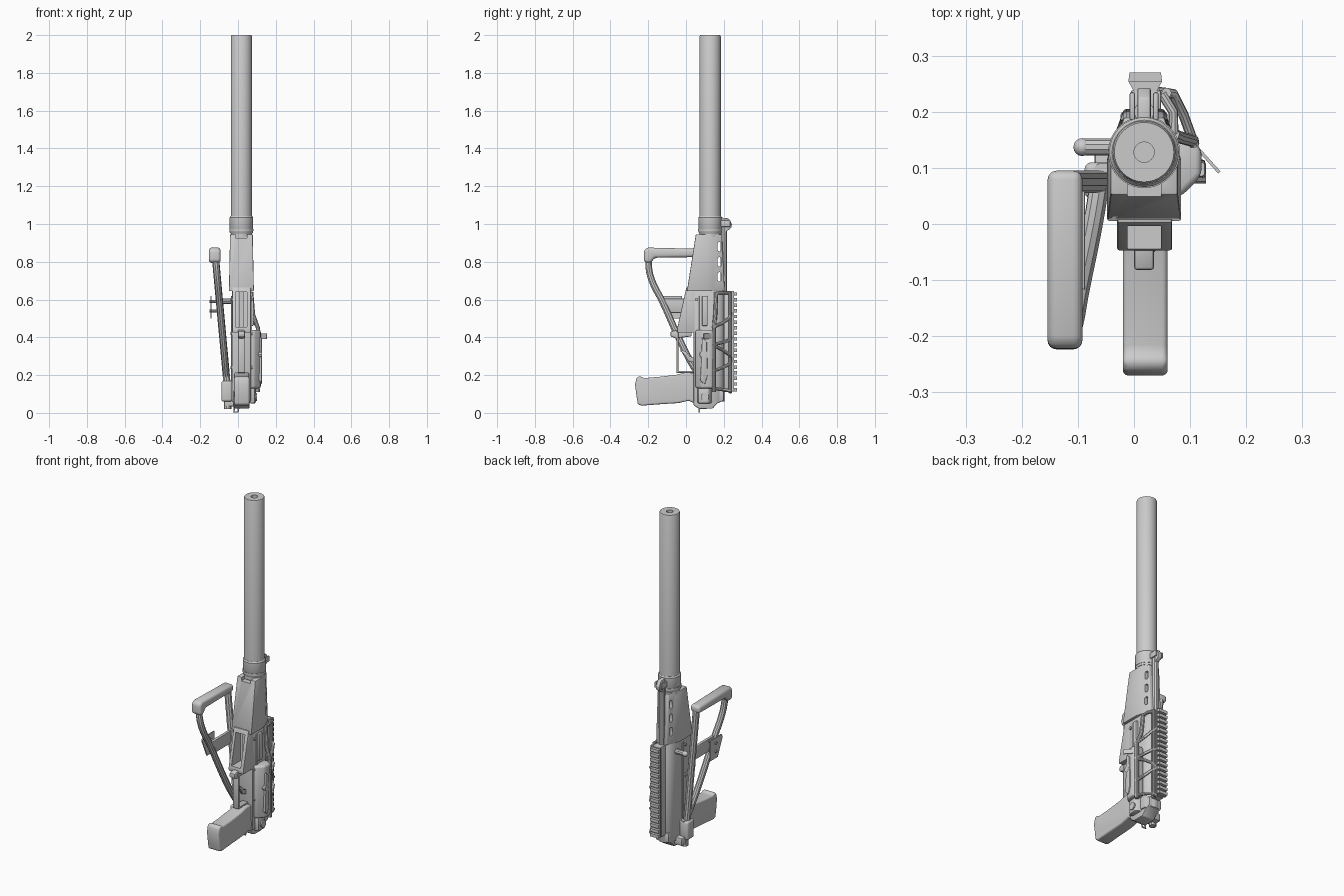
import bpy, bmesh, math
from mathutils import Vector

CX, CY = 0.018, 0.128  # bore axis


def finish(name, bm, bevel=0.0, seg=2):
    bmesh.ops.recalc_face_normals(bm, faces=bm.faces)
    me = bpy.data.meshes.new(name)
    bm.to_mesh(me)
    bm.free()
    ob = bpy.data.objects.new(name, me)
    bpy.context.collection.objects.link(ob)
    bpy.context.view_layer.objects.active = ob
    if bevel:
        m = ob.modifiers.new("bevel", 'BEVEL')
        m.width, m.segments, m.limit_method = bevel, seg, 'ANGLE'
        bpy.ops.object.modifier_apply(modifier=m.name)
    return ob


def loft(name, rings, bevel=0.0, seg=2):
    """Skin a list of equal-length rings of 3D points, capping both ends."""
    bm = bmesh.new()
    vs = [[bm.verts.new(p) for p in r] for r in rings]
    n = len(rings[0])
    for a, b in zip(vs, vs[1:]):
        for i in range(n):
            bm.faces.new((a[i], a[(i + 1) % n], b[(i + 1) % n], b[i]))
    bm.faces.new(vs[0])
    bm.faces.new(vs[-1])
    return finish(name, bm, bevel, seg)


def side(name, pts, x0, x1, bevel=0.0, seg=2):
    """Side profile in (y, z), extruded along x."""
    return loft(name, [[(x, y, z) for y, z in pts] for x in (x0, x1)], bevel, seg)


def plan(name, pts, z0, z1, bevel=0.0, seg=2):
    """Cross-section in (x, y), extruded along z."""
    return loft(name, [[(x, y, z) for x, y in pts] for z in (z0, z1)], bevel, seg)


def box(name, x, y, z, bevel=0.0, seg=2):
    return plan(name, [(x[0], y[0]), (x[1], y[0]), (x[1], y[1]), (x[0], y[1])], *z, bevel, seg)


def turned(name, prof, n=40):
    """Lathe (radius, z) points about the bore axis."""
    return loft(name, [[(CX + r * math.cos(2 * math.pi * i / n), CY + r * math.sin(2 * math.pi * i / n), z)
                        for i in range(n)] for r, z in prof])


def tube(name, pts, r, smooth=False):
    cu = bpy.data.curves.new(name, 'CURVE')
    cu.dimensions, cu.bevel_depth, cu.bevel_resolution, cu.use_fill_caps = '3D', r, 3, True
    if smooth:
        sp = cu.splines.new('BEZIER')
        sp.bezier_points.add(len(pts) - 1)
        for b, p in zip(sp.bezier_points, pts):
            b.co, b.handle_left_type, b.handle_right_type = p, 'AUTO', 'AUTO'
        cu.resolution_u = 6
    else:
        sp = cu.splines.new('POLY')
        sp.points.add(len(pts) - 1)
        for b, p in zip(sp.points, pts):
            b.co = (*p, 1)
    ob = bpy.data.objects.new(name, cu)
    bpy.context.collection.objects.link(ob)
    bpy.ops.object.select_all(action='DESELECT')
    ob.select_set(True)
    bpy.context.view_layer.objects.active = ob
    bpy.ops.object.convert(target='MESH')
    return bpy.context.view_layer.objects.active


def cut(ob, cutter):
    m = ob.modifiers.new("cut", 'BOOLEAN')
    m.operation, m.object, m.solver = 'DIFFERENCE', cutter, 'EXACT'
    bpy.context.view_layer.objects.active = ob
    bpy.ops.object.modifier_apply(modifier=m.name)
    bpy.data.objects.remove(cutter)


# Long barrel shroud with bore, and its collar
turned("barrel_shroud", [(0.056, 0.93), (0.056, 1.993), (0.053, 2.0), (0.018, 2.0), (0.018, 1.9)])
turned("shroud_collar", [(0.058, 0.95), (0.062, 0.956), (0.062, 1.035), (0.057, 1.042)])
turned("collar_ring", [(0.064, 0.962), (0.064, 0.974)])

# Tapered handguard with side slots
def guard_ring(z, y0, y1, w):
    a = [(w, y0), (w, 0.115), (w * 0.88, 0.145), (0.036, y1), (-0.036, y1), (-w * 0.88, 0.145), (-w, 0.115), (-w, y0)]
    return [(CX + x, y, z) for x, y in a]
guard = loft("handguard", [guard_ring(0.645, 0.005, 0.205, 0.066), guard_ring(0.945, 0.052, 0.19, 0.06)], 0.004)
for z in (0.72, 0.80, 0.88):
    cut(guard, box("slot", (-0.1, 0.15), (0.168, 0.186), (z - 0.025, z + 0.025), 0.008))
cut(guard, box("front_notch", (-0.012, 0.048), (0.0, 0.08), (0.925, 0.96)))

# Gas tube and front sight
tube("gas_tube", [(CX, 0.2, 0.62), (CX, 0.2, 0.99)], 0.018)
side("front_sight_base", [(0.18, 0.95), (0.215, 0.96), (0.24, 0.98), (0.243, 1.0), (0.225, 1.03), (0.18, 1.035)],
     CX - 0.012, CX + 0.012, 0.004)
for s in (-1, 1):
    box("front_sight_ear", sorted((CX + s * 0.016, CX + s * 0.026)), (0.185, 0.235), (0.985, 1.02), 0.004)

# Receiver body with arched cover
arch = [(CX - 0.05, 0.04), (CX + 0.05, 0.04), (CX + 0.05, 0.15)]
arch += [(CX + 0.05 * math.cos(a * math.pi / 8), 0.15 + 0.055 * math.sin(a * math.pi / 8)) for a in range(1, 8)]
arch += [(CX - 0.05, 0.15)]
plan("receiver", arch, 0.06, 0.65, 0.004)
side("receiver_tail", [(0.035, 0.09), (0.04, 0.04), (0.07, 0.022), (0.14, 0.022), (0.165, 0.05), (0.2, 0.065), (0.2, 0.12),
                       (0.035, 0.12)], CX - 0.042, CX + 0.042, 0.006)
for s in (-1, 1):
    x = CX + s * 0.05
    box("receiver_rib", sorted((x, x + s * 0.006)), (0.07, 0.085), (0.12, 0.62), 0.002)
    for z in (0.24, 0.42, 0.6):
        tube("receiver_pin", [(x, 0.055, z), (x + s * 0.008, 0.055, z)], 0.009)

# Open magazine well with sloped front
well = side("magazine_well", [(0.06, 0.425), (-0.047, 0.425), (-0.047, 0.445), (0.002, 0.665), (0.06, 0.665)],
            CX - 0.048, CX + 0.05, 0.004)
cut(well, box("well_opening", (CX - 0.03, CX + 0.03), (-0.1, 0.055), (0.455, 0.64)))
box("well_feed_rib", (CX - 0.01, CX + 0.01), (0.03, 0.055), (0.455, 0.64))
side("magazine_catch", [(0.03, 0.405), (-0.055, 0.395), (-0.082, 0.405), (-0.082, 0.432), (-0.04, 0.44), (0.03, 0.44)],
     CX - 0.018, CX + 0.018, 0.006)

# Trigger guard and trigger
side("trigger_guard", [(-0.05, 0.43), (-0.05, 0.212), (0.045, 0.212), (0.045, 0.222), (-0.041, 0.222), (-0.041, 0.43)],
     CX - 0.018, CX + 0.02, 0.002)
side("trigger", [(0.045, 0.29), (0.02, 0.3), (0.0, 0.325), (-0.028, 0.335), (-0.03, 0.328), (-0.01, 0.31), (0.01, 0.275),
                 (0.045, 0.265)], CX - 0.008, CX + 0.008, 0.002)

# Pistol grip
side("pistol_grip", [(0.045, 0.21), (0.0, 0.215), (-0.05, 0.202), (-0.15, 0.19), (-0.225, 0.184), (-0.245, 0.195),
                     (-0.262, 0.185), (-0.27, 0.15), (-0.262, 0.09), (-0.255, 0.045), (-0.235, 0.038), (-0.15, 0.045),
                     (-0.04, 0.052), (0.015, 0.065), (0.045, 0.05)], CX - 0.038, CX + 0.042, 0.014, 4)

# Sling loop at the bottom
tube("sling_loop", [(-0.015, 0.07, 0.04), (-0.022, 0.07, 0.005), (0.0, 0.07, 0.005), (0.005, 0.07, 0.04)], 0.005)

# Accessory rail with cross teeth
box("rail_base", (CX - 0.024, CX + 0.03), (0.2, 0.238), (0.11, 0.645), 0.003)
rail = [(CX - 0.018, 0.236), (CX + 0.022, 0.236), (CX + 0.032, 0.254), (CX + 0.03, 0.27), (CX - 0.026, 0.27),
        (CX - 0.028, 0.254)]
for i in range(18):
    plan("rail_tooth", rail, 0.114 + i * 0.0298, 0.132 + i * 0.0298)
plan("rail_core", [(x, min(y, 0.257)) for x, y in rail if y < 0.26], 0.112, 0.645)

# Skeleton side bracket wrapping from the rail to the right side
def bracket(t, z):
    arc = [(0.04, 0.236), (0.07, 0.232), (0.088, 0.195), (0.108, 0.14)]
    k = min(int(t * 3), 2)
    a, b = Vector(arc[k]), Vector(arc[k + 1])
    p = a.lerp(b, t * 3 - k)
    return (p.x, p.y, z)
def bracket_bar(z0, z1):
    tube("bracket_bar", [bracket(i / 6, z0 + (z1 - z0) * i / 6) for i in range(7)], 0.009)
for z0, z1 in ((0.11, 0.13), (0.28, 0.22), (0.28, 0.36), (0.4, 0.36), (0.53, 0.45)):
    bracket_bar(z0, z1)
tube("bracket_top_bar", [bracket(0.2, 0.11), bracket(0.2, 0.64)], 0.009)
tube("bracket_side_bar", [bracket(0.95, 0.11), bracket(0.95, 0.45), (0.08, 0.155, 0.52), (0.07, 0.16, 0.64)], 0.011)
tube("bracket_end_bar", [(0.05, 0.232, 0.635), (0.07, 0.2, 0.635), (0.07, 0.16, 0.635)], 0.009)

# Side mount clamp, lever and charging handle on the right
plan("side_mount", [(0.06, 0.05), (0.085, 0.05), (0.12, 0.085), (0.121, 0.13), (0.105, 0.155), (0.06, 0.155)],
     0.13, 0.44, 0.012, 3)
plan("side_mount_foot", [(0.06, 0.06), (0.09, 0.065), (0.095, 0.12), (0.06, 0.14)], 0.05, 0.14, 0.008)
side("clamp_lever", [(0.075, 0.17), (0.1, 0.15), (0.115, 0.2), (0.11, 0.38), (0.085, 0.4)], 0.11, 0.127, 0.005)
tube("clamp_screw", [(0.07, 0.09, 0.31), (0.128, 0.09, 0.31)], 0.018)
tube("selector_pivot", [(0.06, 0.1, 0.085), (0.1, 0.1, 0.085)], 0.022)
loft("right_lever", [[(0.105 + dx, 0.14 + dx, z) for dx, z in ((0, 0.392), (0.004, 0.392), (0.004, 0.42), (0, 0.42))],
                     [(0.15 + dx, 0.09 + dx, z) for dx, z in ((0, 0.392), (0.004, 0.392), (0.004, 0.42), (0, 0.42))]])
box("right_bolt_cover", (0.06, 0.083), (0.085, 0.115), (0.46, 0.62), 0.006)

# Handle on the left
tube("left_handle", [(-0.03, 0.137, 0.59), (-0.092, 0.137, 0.59)], 0.015)
bpy.ops.mesh.primitive_uv_sphere_add(segments=16, ring_count=8, radius=0.016, location=(-0.092, 0.137, 0.59))
bpy.context.object.name = "left_handle_knob"

# Folded skeleton stock on the left side
def sx(z):
    return -0.122 + (0.85 - z) * 0.092
def strut(name, pts, r):
    tube(name, [(sx(z), y, z) for y, z in pts], r, True)
strut("stock_rear_strut", [(0.075, 0.845), (0.075, 0.5), (0.075, 0.15)], 0.02)
strut("stock_front_strut", [(-0.195, 0.85), (-0.197, 0.77), (-0.18, 0.7), (-0.125, 0.59), (-0.035, 0.39), (0.02, 0.28),
                            (0.068, 0.2)], 0.018)
side("butt_pad", [(0.095, 0.825), (0.095, 0.868), (-0.2, 0.875), (-0.222, 0.865), (-0.224, 0.8), (-0.19, 0.79),
                  (-0.165, 0.822)], -0.154, -0.092, 0.016, 4)
side("stock_web", [(-0.14, 0.605), (0.075, 0.605), (0.075, 0.53), (-0.1, 0.53)], sx(0.57) - 0.009, sx(0.57) + 0.009, 0.003)
side("stock_cheek_plate", [(-0.135, 0.6), (-0.13, 0.62), (-0.02, 0.62), (-0.02, 0.5), (-0.09, 0.5)], -0.146, -0.139)
for z in (0.54, 0.59):
    tube("cheek_plate_stud", [(-0.152, -0.07, z), (sx(z), -0.07, z)], 0.008)

# Stock hinge
box("hinge_block", (-0.088, -0.03), (0.045, 0.11), (0.06, 0.17), 0.012, 3)
tube("hinge_pin", [(-0.055, 0.09, 0.02), (-0.055, 0.09, 0.17)], 0.02)
box("hinge_bracket", (-0.07, 0.0), (0.07, 0.14), (0.035, 0.08), 0.006)

for ob in bpy.data.objects:
    if ob.type == 'MESH':
        bpy.ops.object.select_all(action='DESELECT')
        ob.select_set(True)
        bpy.context.view_layer.objects.active = ob
        bpy.ops.object.shade_smooth_by_angle(angle=math.radians(35))
